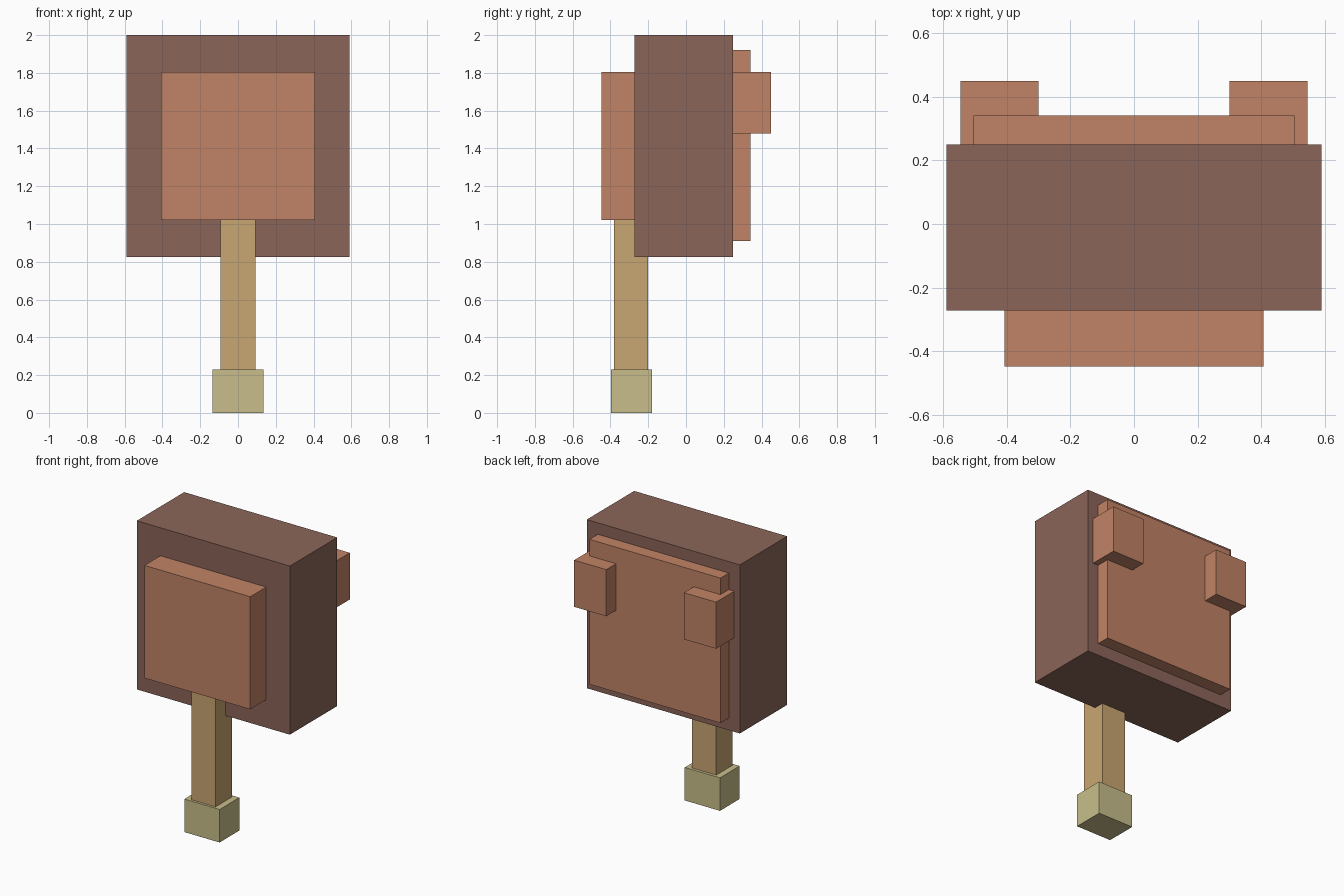
import bpy

default = bpy.data.objects.get("Cube")
if default:
    bpy.data.objects.remove(default, do_unlink=True)


def to_linear(c):
    c /= 255
    return c / 12.92 if c <= 0.04045 else ((c + 0.055) / 1.055) ** 2.4


def material(name, rgb):
    mat = bpy.data.materials.new(name)
    color = [to_linear(c) for c in rgb] + [1.0]
    mat.diffuse_color = color
    mat.use_nodes = True
    bsdf = next(n for n in mat.node_tree.nodes if n.type == 'BSDF_PRINCIPLED')
    bsdf.inputs["Base Color"].default_value = color
    return mat


def box(name, mat, x, y, z):
    """Flat-sided box spanning the given (low, high) range on each axis."""
    spans = (x, y, z)
    bpy.ops.mesh.primitive_cube_add(size=1, location=[(a + b) / 2 for a, b in spans])
    obj = bpy.context.object
    obj.name = obj.data.name = name
    for v in obj.data.vertices:
        for i, (a, b) in enumerate(spans):
            v.co[i] *= b - a
    obj.data.materials.append(mat)
    return obj


brown = material("dark brown", (139, 101, 89))
copper = material("copper brown", (193, 131, 102))
tan = material("tan", (201, 166, 114))
khaki = material("pale khaki", (200, 190, 139))

# Main block with raised panels on front and back
box("body", brown, (-0.59, 0.59), (-0.272, 0.25), (0.825, 2.0))
box("front_panel", copper, (-0.408, 0.408), (-0.448, -0.26), (1.02, 1.805))
box("back_panel", copper, (-0.505, 0.505), (0.24, 0.342), (0.91, 1.92))

# Paired blocks on the back
for side, x in (("left", (0.3, 0.547)), ("right", (-0.547, -0.3))):
    box(side + "_back_block", copper, x, (0.245, 0.45), (1.48, 1.805))

# Post and its foot
box("post", tan, (-0.093, 0.093), (-0.38, -0.2), (0.2, 1.1))
box("foot", khaki, (-0.136, 0.136), (-0.397, -0.18), (0.0, 0.23))
